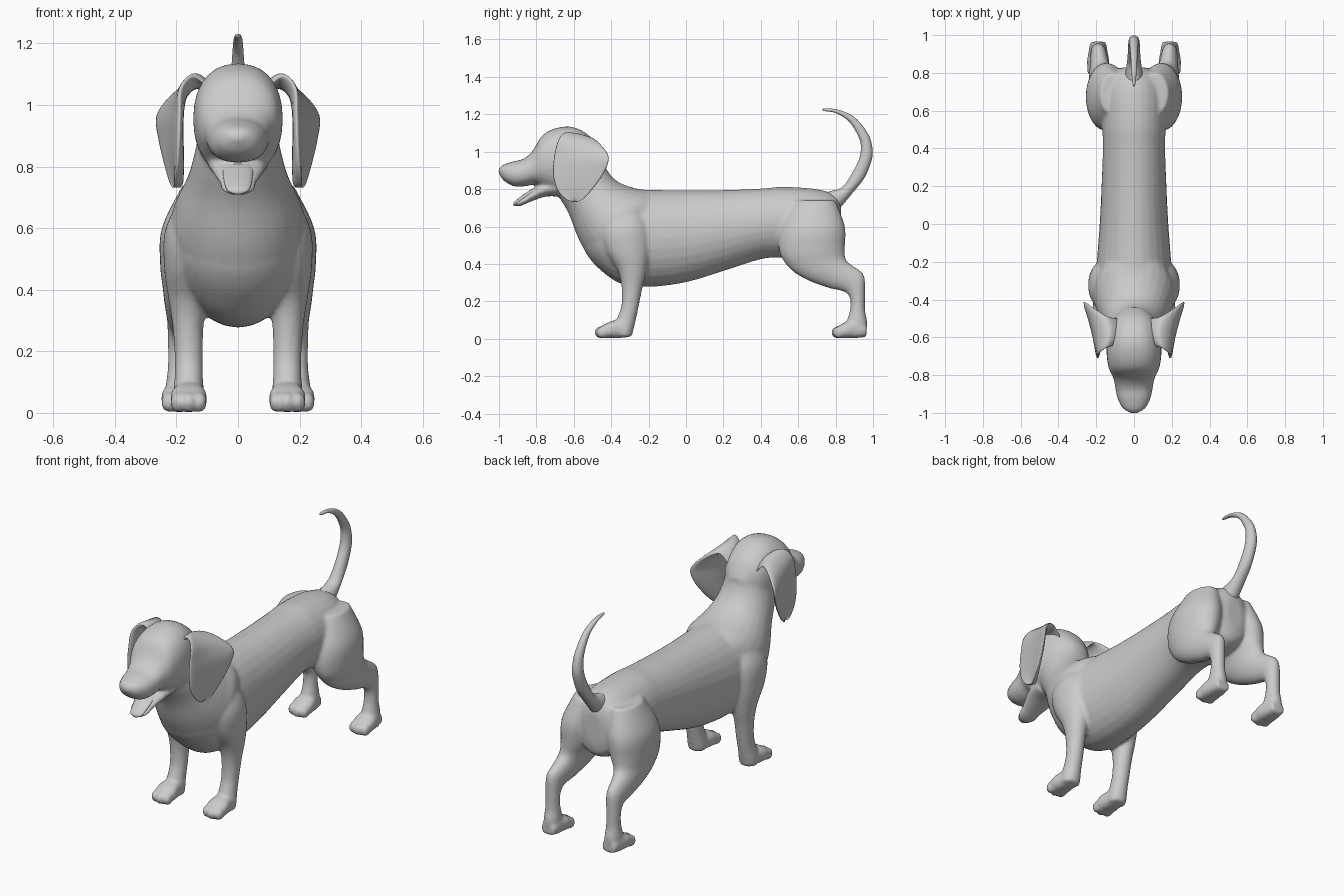
import bpy, bmesh
from math import sin, cos, pi, radians
from mathutils import Vector, Matrix

def spline(a, b, c, d, t):
    return [0.5 * (2*q + (r-p)*t + (2*p-5*q+4*r-s)*t*t + (3*q-p-3*r+s)*t**3)
            for p, q, r, s in zip(a, b, c, d)]

# Smooth skin through stations of (centre, half-axis u, half-axis v), nine numbers each
def loft(bm, stations, side=1, n=28, sub=5, power=1.0, bend=0.0):
    k = len(stations)
    rows = []
    for i in range(k - 1):
        a, d = stations[max(i-1, 0)], stations[min(i+2, k-1)]
        rows += [spline(a, stations[i], stations[i+1], d, j/sub) for j in range(sub)]
    rows.append(stations[-1])
    rings = []
    for r in rows:
        c, u, v = Vector(r[:3]), Vector(r[3:6]), Vector(r[6:9])
        ring = []
        for j in range(n):
            ca, sa = cos(2*pi*j/n), sin(2*pi*j/n)
            p = c + u*(abs(ca)**power*(1 if ca > 0 else -1)) + v*(abs(sa)**power*(1 if sa > 0 else -1))
            p.x = side * (p.x - bend*(1 - ca*ca))
            ring.append(bm.verts.new(p))
        rings.append(ring)
    for p, q in zip(rings, rings[1:]):
        for j in range(n):
            bm.faces.new((p[j], p[(j+1) % n], q[(j+1) % n], q[j]))
    for ring in (rings[0], rings[-1]):
        mid = bm.verts.new(sum((x.co for x in ring), Vector()) / n)
        for j in range(n):
            bm.faces.new((ring[j], ring[(j+1) % n], mid))

# Station from x centre, half width and two opposite side-view points
def prof(rows):
    return [(x, (y0+y1)/2, (z0+z1)/2, w, 0, 0, 0, (y1-y0)/2, (z1-z0)/2)
            for x, w, y0, z0, y1, z1 in rows]

def mid(rows):
    return prof([(0, *r) for r in rows])

def ball(bm, loc, size):
    m = Matrix.Translation(loc) @ Matrix.Diagonal((*size, 1))
    bmesh.ops.create_uvsphere(bm, u_segments=20, v_segments=12, radius=1, matrix=m)

def finish(bm, name):
    bmesh.ops.recalc_face_normals(bm, faces=bm.faces)
    for f in bm.faces:
        f.smooth = True
    me = bpy.data.meshes.new(name)
    bm.to_mesh(me)
    bm.free()
    ob = bpy.data.objects.new(name, me)
    bpy.context.collection.objects.link(ob)
    return ob

body = bmesh.new()

# Torso, rump to chest
loft(body, mid([
    (.05, .83, .52, .83, .70), (.12, .805, .45, .80, .765), (.17, .70, .42, .70, .80),
    (.168, .52, .433, .52, .812), (.165, .40, .425, .40, .803), (.172, .20, .362, .20, .795),
    (.182, 0, .302, 0, .793), (.197, -.20, .277, -.20, .797), (.205, -.35, .295, -.33, .80),
    (.19, -.46, .37, -.42, .76), (.13, -.53, .45, -.50, .68), (.05, -.56, .52, -.54, .60)]))

# Chest and neck
loft(body, mid([
    (.17, -.42, .34, -.10, .76), (.215, -.515, .435, -.20, .79), (.20, -.575, .535, -.28, .807),
    (.165, -.628, .67, -.365, .84), (.145, -.675, .75, -.42, .90), (.13, -.71, .80, -.45, .98)]))

# Skull and muzzle
loft(body, mid([
    (.05, -.46, .87, -.44, .97), (.115, -.52, .79, -.50, 1.07), (.14, -.62, .77, -.59, 1.128),
    (.145, -.71, .78, -.68, 1.13), (.132, -.77, .81, -.765, 1.09), (.11, -.81, .825, -.82, 1.005),
    (.10, -.86, .815, -.87, .962), (.088, -.92, .815, -.925, .948), (.062, -.968, .84, -.978, .93),
    (.03, -.99, .865, -1.0, .912)]), power=.88)
ball(body, (0, -.975, .895), (.042, .03, .026))

# Lower jaw
loft(body, mid([
    (.10, -.68, .76, -.70, .86), (.09, -.75, .76, -.775, .83), (.066, -.825, .735, -.85, .775),
    (.054, -.88, .711, -.895, .741), (.03, -.91, .706, -.918, .724)]))

for s in (1, -1):
    # Front leg
    loft(body, prof([
        (.13, .06, -.43, .69, -.25, .70), (.15, .088, -.46, .58, -.20, .60),
        (.16, .08, -.43, .47, -.195, .47), (.163, .063, -.368, .37, -.21, .37),
        (.162, .05, -.345, .28, -.233, .27), (.16, .046, -.345, .18, -.253, .17),
        (.16, .047, -.368, .11, -.268, .10), (.16, .052, -.38, .06, -.28, .05),
        (.16, .048, -.37, .012, -.29, .01)]), side=s)
    # Hind leg
    loft(body, prof([
        (.11, .07, .58, .74, .80, .74), (.14, .108, .505, .60, .85, .60),
        (.153, .10, .498, .47, .85, .49), (.165, .08, .55, .38, .85, .44),
        (.175, .065, .64, .318, .865, .41), (.182, .052, .76, .272, .90, .385),
        (.188, .042, .848, .25, .952, .34), (.19, .038, .878, .21, .957, .235),
        (.19, .038, .876, .15, .958, .15), (.19, .045, .86, .09, .97, .08),
        (.19, .045, .86, .012, .955, .01)]), side=s)
    # Paws with three toes each
    for x, y in ((.16, -.30), (.19, .965)):
        loft(body, prof([
            (x, .042, y, .01, y, .07), (x, .052, y-.06, .003, y-.06, .10),
            (x, .06, y-.12, .003, y-.115, .088), (x, .045, y-.16, .003, y-.155, .065)]),
            side=s, power=.8)
        for dx, dy in ((-.036, .148), (0, .158), (.036, .148)):
            ball(body, (s*(x+dx), y-dy, .034), (.024, .032, .033))

dog = finish(body, "dog_body")
rem = dog.modifiers.new("merge", 'REMESH')
rem.mode = 'VOXEL'
rem.voxel_size = .009
rem.use_smooth_shade = True
smo = dog.modifiers.new("soften", 'SMOOTH')
smo.factor = .5
smo.iterations = 9

# Tail, curling up and forward
bm = bmesh.new()
loft(bm, mid([
    (.06, .79, .66, .70, .77), (.045, .835, .712, .775, .79), (.036, .895, .785, .835, .81),
    (.032, .955, .862, .882, .875), (.030, .995, .965, .925, .96), (.027, .993, 1.04, .935, 1.03),
    (.023, .968, 1.105, .92, 1.085), (.018, .90, 1.185, .873, 1.16), (.014, .815, 1.224, .805, 1.205),
    (.008, .745, 1.231, .745, 1.217), (.002, .728, 1.227, .73, 1.221)]))
finish(bm, "tail")

# Tongue
bm = bmesh.new()
loft(bm, mid([
    (.05, -.73, .82, -.735, .845), (.05, -.79, .785, -.80, .815), (.046, -.86, .745, -.87, .77),
    (.036, -.905, .715, -.915, .735), (.012, -.92, .709, -.924, .719)]))
finish(bm, "tongue")

# Hanging ears: front edge point, back edge point, thickness, thickness direction
ear = [((.09, -.64, 1.05), (.08, -.50, 1.00), .022, 80), ((.145, -.655, 1.095), (.14, -.49, 1.06), .02, 70),
       ((.185, -.685, 1.055), (.215, -.445, 1.025), .02, 30), ((.19, -.705, .97), (.262, -.413, .965), .02, 5),
       ((.193, -.71, .88), (.255, -.44, .885), .02, 0), ((.198, -.69, .80), (.235, -.50, .80), .018, 0),
       ((.205, -.645, .748), (.22, -.55, .748), .014, 0), ((.21, -.61, .732), (.213, -.58, .732), .005, 0)]
stations = []
for f, b, t, a in ear:
    f, b = Vector(f), Vector(b)
    stations.append((*((f+b)/2), *((b-f)/2), t*cos(radians(a)), 0, t*sin(radians(a))))
for s, name in ((1, "left_ear"), (-1, "right_ear")):
    bm = bmesh.new()
    loft(bm, stations, side=s, bend=.02)
    finish(bm, name)
